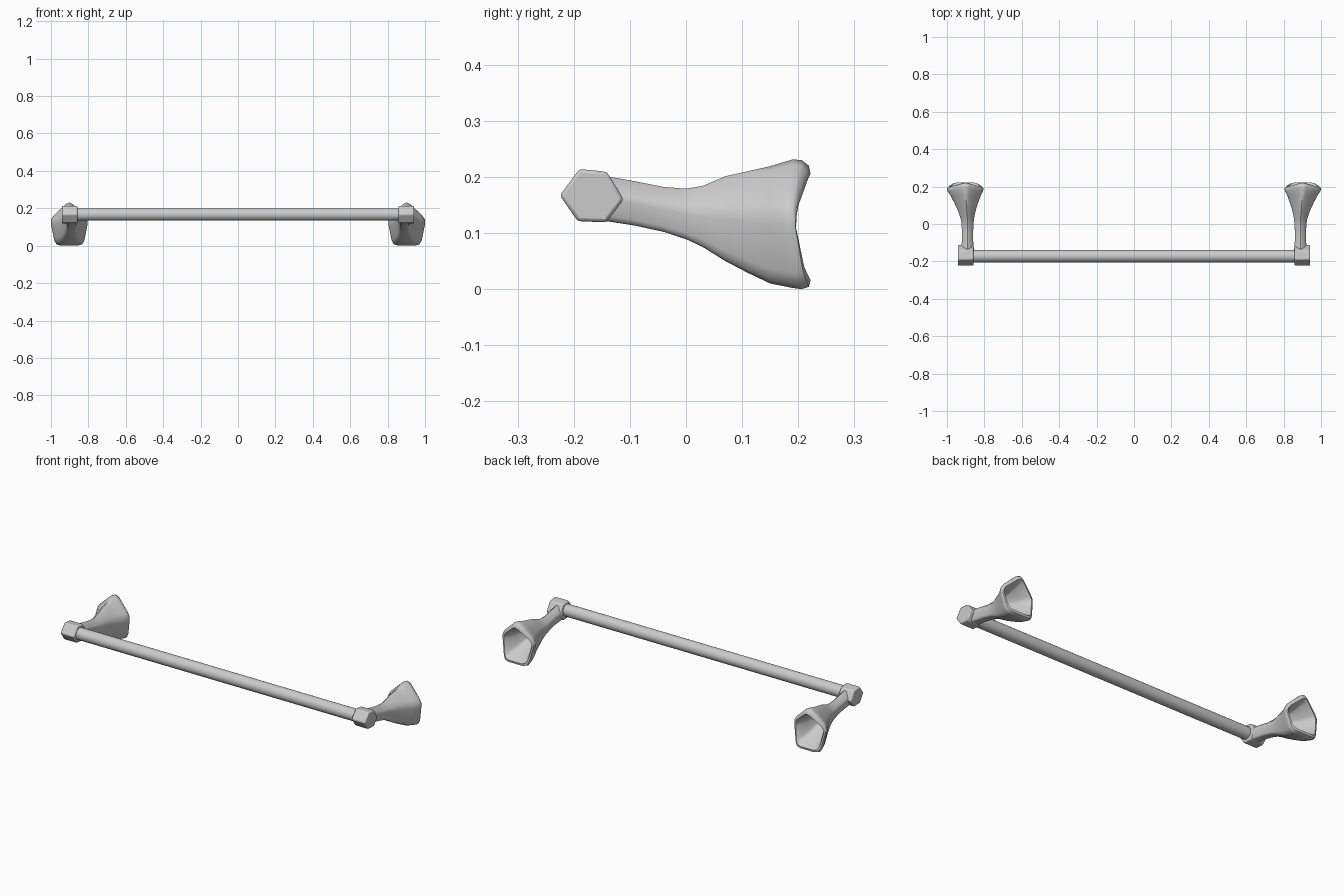
import bpy, bmesh, math
from mathutils import Vector

if "Cube" in bpy.data.objects:
    bpy.data.objects.remove(bpy.data.objects["Cube"])


def finish(name, bm, angle=35, bevel=0.0, mirror=True):
    bmesh.ops.recalc_face_normals(bm, faces=bm.faces)
    mesh = bpy.data.meshes.new(name)
    bm.to_mesh(mesh)
    bm.free()
    ob = bpy.data.objects.new(name, mesh)
    bpy.context.collection.objects.link(ob)
    bpy.ops.object.select_all(action='DESELECT')
    ob.select_set(True)
    bpy.context.view_layer.objects.active = ob
    bpy.ops.object.shade_smooth_by_angle(angle=math.radians(angle))
    if bevel:
        mod = ob.modifiers.new("soft_edges", 'BEVEL')
        mod.width, mod.segments = bevel, 2
    if mirror:
        ob.modifiers.new("left_side", 'MIRROR')
    return ob


def loft(rings):
    bm = bmesh.new()
    loops = [[bm.verts.new(p) for p in ring] for ring in rings]
    n = len(loops[0])
    for a, b in zip(loops, loops[1:]):
        for i in range(n):
            bm.faces.new((a[i], a[(i + 1) % n], b[(i + 1) % n], b[i]))
    bm.faces.new(loops[0])
    bm.faces.new(loops[-1])
    return bm


def rounded_outline(corners, cut=0.2):
    pts = []
    for i, c in enumerate(corners):
        c = Vector(c)
        a = c.lerp(Vector(corners[i - 1]), cut)
        b = c.lerp(Vector(corners[(i + 1) % len(corners)]), cut)
        pts += [a, (a + b) / 4 + c / 2, b]
    lo, hi = min(p.y for p in pts), max(p.y for p in pts)
    wide = max(p.x for p in pts)
    return [(p.x / wide, (p.y - lo) / (hi - lo)) for p in pts]


# Towel rail
rail = [[(x, -0.172 + 0.033 * math.cos(k * math.tau / 32),
          0.167 + 0.033 * math.sin(k * math.tau / 32)) for k in range(32)]
        for x in (-0.88, 0.88)]
finish("towel_rail", loft(rail), mirror=False)

# Hexagonal end caps
hexagon = [(-0.225, 0.167), (-0.19, 0.214), (-0.141, 0.209),
           (-0.111, 0.16), (-0.142, 0.119), (-0.193, 0.121)]
finish("end_cap", loft([[(x, y, z) for y, z in hexagon]
                        for x in (0.858, 0.942)]), bevel=0.006)

# Flared wall posts with a rounded pentagon section and hollow back
outline = rounded_outline([(0, 1.1), (1, 0.25), (0.72, -1), (-0.72, -1), (-1, 0.25)])
# y, centre x, half width, bottom z, top z, saddle curve of the ring
sections = [
    (-0.165, 0.89, 0.034, 0.122, 0.203, 0),
    (-0.135, 0.89, 0.034, 0.120, 0.200, 0),
    (-0.09, 0.89, 0.030, 0.113, 0.192, 0),
    (-0.04, 0.89, 0.030, 0.102, 0.182, 0),
    (0.0, 0.89, 0.032, 0.089, 0.179, 0),
    (0.03, 0.891, 0.036, 0.075, 0.184, 0),
    (0.07, 0.894, 0.047, 0.050, 0.201, 0),
    (0.11, 0.897, 0.062, 0.029, 0.210, 0),
    (0.15, 0.900, 0.080, 0.010, 0.219, 0),
    (0.175, 0.902, 0.094, 0.002, 0.231, 0.015),
    (0.188, 0.902, 0.098, 0.000, 0.230, 0.018),
    (0.195, 0.902, 0.095, 0.004, 0.220, 0.024),
    (0.196, 0.902, 0.086, 0.016, 0.205, 0.026),
    (0.180, 0.902, 0.074, 0.030, 0.194, 0.018),
    (0.14, 0.900, 0.055, 0.055, 0.181, 0),
    (0.09, 0.897, 0.033, 0.085, 0.168, 0),
    (0.06, 0.895, 0.014, 0.115, 0.150, 0),
]
post = [[(cx + u * w, y + saddle * (2 * v - 1) ** 2, lo + v * (hi - lo))
         for u, v in outline] for y, cx, w, lo, hi, saddle in sections]
finish("wall_post", loft(post), angle=50)
